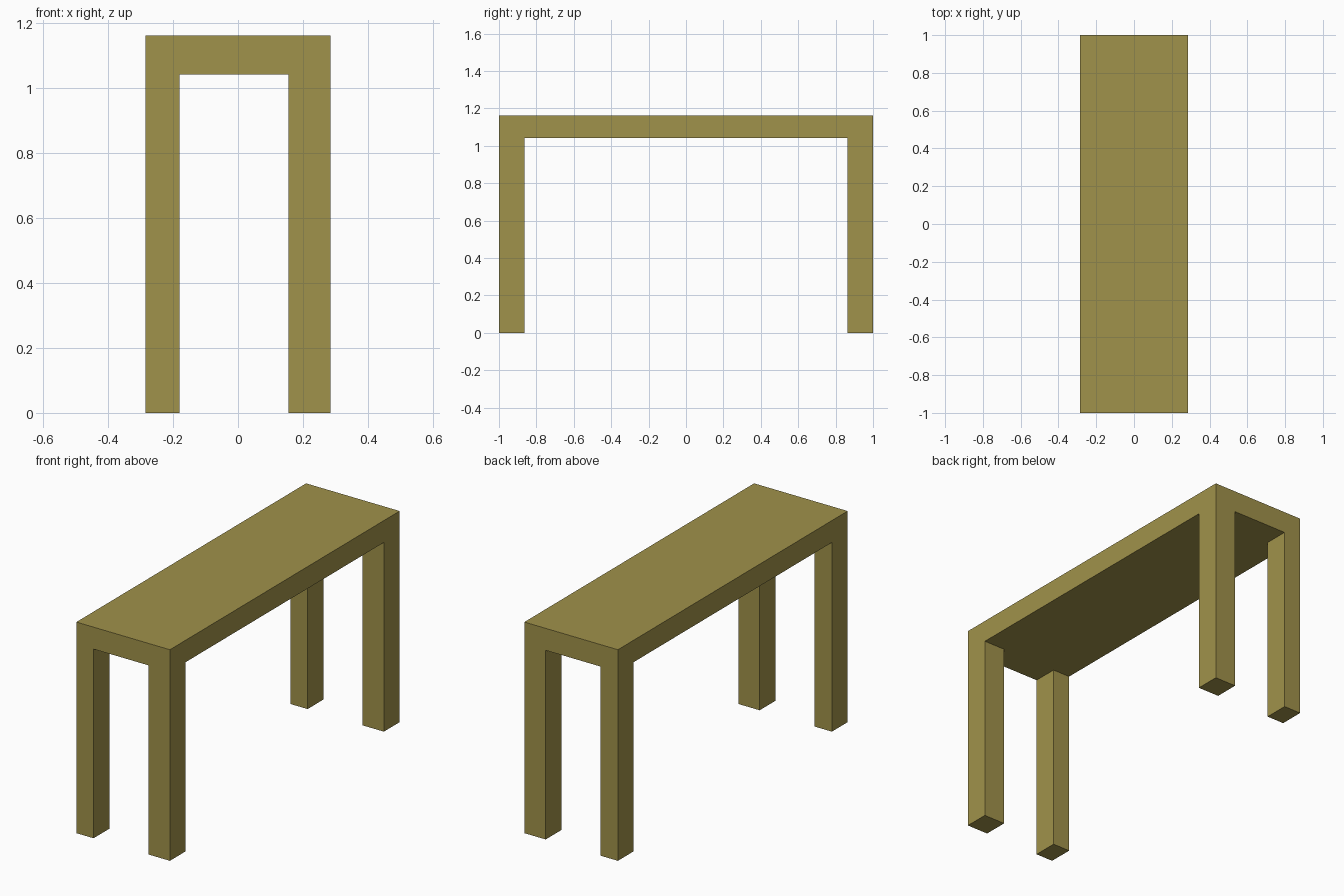
import bpy, bmesh

if "Cube" in bpy.data.objects:
    bpy.data.objects.remove(bpy.data.objects["Cube"])

# Grid lines that divide the top into corners (legs) and span between them
XS = [-0.285, -0.18, 0.155, 0.285]
YS = [-1.0, -0.863, 0.863, 1.0]
UNDERSIDE, TOP = 1.042, 1.163

wood = bpy.data.materials.new("olive wood")
wood.diffuse_color = (0.352, 0.287, 0.069, 1.0)
wood.use_nodes = True
wood.node_tree.nodes["Principled BSDF"].inputs["Base Color"].default_value = wood.diffuse_color

bm = bmesh.new()

# Underside of the table top, as a 3 x 3 grid facing down
grid = [[bm.verts.new((x, y, UNDERSIDE)) for y in YS] for x in XS]
cells = {}
for i in range(3):
    for j in range(3):
        cells[i, j] = bm.faces.new((grid[i][j], grid[i][j + 1],
                                    grid[i + 1][j + 1], grid[i + 1][j]))

# Legs: pull the four corner cells down to the floor
corners = [cells[i, j] for i in (0, 2) for j in (0, 2)]
rim = [e for e in bm.edges if e.is_boundary]
for face in corners:
    loop = list(face.verts)
    feet = [bm.verts.new((v.co.x, v.co.y, 0)) for v in loop]
    bm.faces.new(feet)
    for k in range(4):
        n = (k + 1) % 4
        bm.faces.new((loop[k], loop[n], feet[n], feet[k]))
bmesh.ops.delete(bm, geom=corners, context='FACES_ONLY')

# Table top: raise the outer rim and close it
lifted = {}
for v in {v for e in rim for v in e.verts}:
    lifted[v] = bm.verts.new((v.co.x, v.co.y, TOP))
for e in rim:
    a, b = e.verts
    bm.faces.new((a, b, lifted[b], lifted[a]))
outline = [grid[i][0] for i in range(4)] + [grid[3][j] for j in (1, 2, 3)]
outline += [grid[i][3] for i in (2, 1, 0)] + [grid[0][j] for j in (2, 1)]
bm.faces.new([lifted[v] for v in outline])

# Merge the flat faces into clean panels
bmesh.ops.recalc_face_normals(bm, faces=bm.faces)
bmesh.ops.dissolve_limit(bm, angle_limit=0.01, verts=bm.verts, edges=bm.edges)

mesh = bpy.data.meshes.new("table")
bm.to_mesh(mesh)
bm.free()
mesh.materials.append(wood)
table = bpy.data.objects.new("table", mesh)
bpy.context.collection.objects.link(table)
